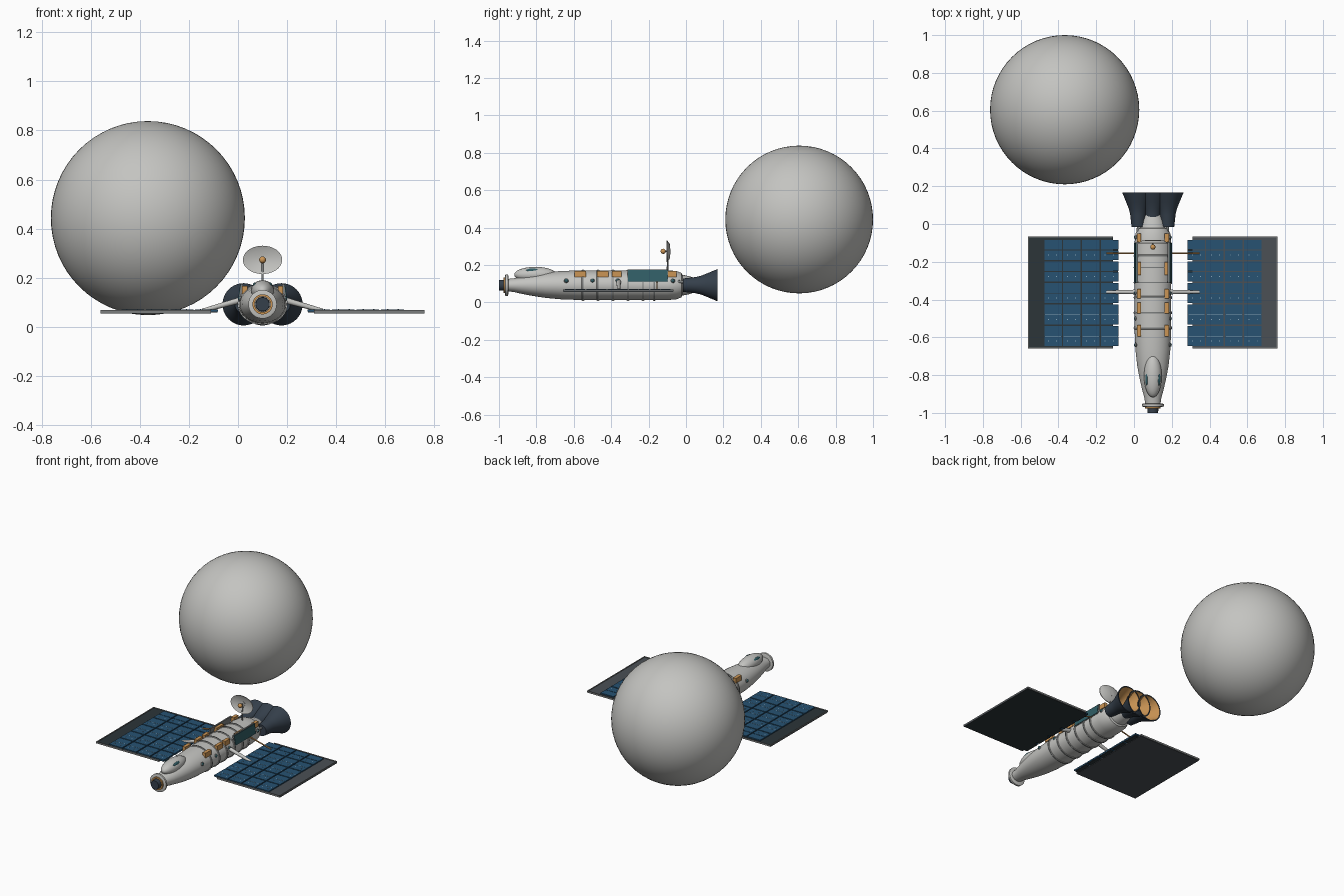
import bpy, bmesh, math
from mathutils import Vector

cube = bpy.data.objects.get("Cube")
if cube:
    bpy.data.objects.remove(cube, do_unlink=True)

CX, CZ = 0.1, 0.092      # ship axis


def material(name, rgb):
    m = bpy.data.materials.new(name)
    m.use_nodes = True
    m.diffuse_color = (*rgb, 1)
    m.node_tree.nodes["Principled BSDF"].inputs["Base Color"].default_value = (*rgb, 1)
    return m


PALE = material("pale grey", (0.55, 0.55, 0.53))
SEAM = material("seam grey", (0.2, 0.21, 0.21))
FRAME = material("frame grey", (0.07, 0.08, 0.09))
BACK = material("panel back black", (0.025, 0.035, 0.04))
BLUE = material("solar blue", (0.02, 0.085, 0.17))
LINE = material("busbar light blue", (0.25, 0.38, 0.48))
BELL = material("engine slate", (0.035, 0.05, 0.07))
GOLD = material("orange gold", (0.6, 0.3, 0.09))
TEAL = material("radiator teal", (0.03, 0.11, 0.13))


def finish(name, bm, mats, smooth=True):
    bmesh.ops.recalc_face_normals(bm, faces=bm.faces)
    me = bpy.data.meshes.new(name)
    bm.to_mesh(me)
    bm.free()
    ob = bpy.data.objects.new(name, me)
    bpy.context.collection.objects.link(ob)
    for m in mats:
        me.materials.append(m)
    if smooth:
        bpy.ops.object.select_all(action="DESELECT")
        ob.select_set(True)
        bpy.context.view_layer.objects.active = ob
        bpy.ops.object.shade_smooth_by_angle(angle=math.radians(35))
    return ob


def lathe(name, profile, mat, x=CX, z=CZ, flat=1.0, sides=40, closed=False):
    """Spin (y, radius) points round the y axis."""
    bm = bmesh.new()
    rings = []
    for y, r in profile:
        rings.append([bm.verts.new((x + r * math.cos(2 * math.pi * i / sides), y,
                                    z + r * flat * math.sin(2 * math.pi * i / sides)))
                      for i in range(sides)])
    pairs = list(zip(rings, rings[1:]))
    if closed:
        pairs.append((rings[-1], rings[0]))
    for a, b in pairs:
        for i in range(sides):
            j = (i + 1) % sides
            bm.faces.new((a[i], a[j], b[j], b[i]))
    if not closed:
        bm.faces.new(rings[0])
        bm.faces.new(rings[-1])
    return finish(name, bm, [mat])


def add_box(bm, lo, hi):
    verts = bmesh.ops.create_cube(bm, size=1)["verts"]
    for v in verts:
        v.co = Vector([(a + b) / 2 + c * (b - a) for a, b, c in zip(lo, hi, v.co)])
    return verts


def ball(name, loc, size, mat, seg=24):
    bm = bmesh.new()
    bmesh.ops.create_uvsphere(bm, u_segments=seg, v_segments=seg // 2, radius=1)
    for v in bm.verts:
        v.co = Vector([p + c * s for p, c, s in zip(loc, v.co, size)])
    return finish(name, bm, [mat])


def rod(name, a, b, r1, r2, mat):
    a, b = Vector(a), Vector(b)
    bm = bmesh.new()
    bmesh.ops.create_cone(bm, cap_ends=True, segments=14, radius1=r1, radius2=r2, depth=(b - a).length)
    turn = (b - a).to_track_quat("Z", "Y")
    for v in bm.verts:
        v.co = turn @ v.co + (a + b) / 2
    return finish(name, bm, [mat])


# Distant globe
ball("moon_globe", (-0.367, 0.605, 0.443), (0.395,) * 3, PALE, 64)

# Hull with tail cone
FLAT = 0.82
lathe("hull", [(-0.955, 0.04), (-0.92, 0.045), (-0.88, 0.056), (-0.82, 0.07), (-0.75, 0.083),
               (-0.67, 0.092), (-0.56, 0.097), (-0.1, 0.097), (-0.05, 0.092), (-0.025, 0.08),
               (-0.02, 0.068), (0.02, 0.058), (0.07, 0.035)], PALE, flat=FLAT)
for i, y in enumerate((-0.55, -0.47, -0.39, -0.31, -0.23, -0.17)):
    lathe(f"hull_band_{i}", [(y - 0.008, 0.096), (y - 0.007, 0.1), (y + 0.007, 0.1), (y + 0.008, 0.096)],
          PALE, flat=FLAT)
    lathe(f"hull_seam_{i}", [(y - 0.003, 0.096), (y - 0.003, 0.102), (y + 0.003, 0.102), (y + 0.003, 0.096)],
          SEAM, flat=FLAT)

# Docking nose
lathe("docking_flange", [(-0.968, 0.05), (-0.965, 0.058), (-0.953, 0.058), (-0.95, 0.05)], PALE)
lathe("docking_gold_ring", [(-0.976, 0.032), (-0.976, 0.041), (-0.966, 0.041), (-0.966, 0.032)],
      GOLD, closed=True)
lathe("docking_tube", [(-1.0, 0.028), (-0.95, 0.03)], BELL)

# Cockpit bulge and its windows
ball("cockpit_bulge", (CX, -0.805, 0.148), (0.047, 0.113, 0.042), PALE, 32)
for s, side in ((-1, "right"), (1, "left")):
    ball(f"cockpit_window_{side}", (CX + s * 0.031, -0.82, 0.17), (0.009, 0.036, 0.011), TEAL)

# Engine bells: slate shell, gold lining
shape = [(-0.015, 0.036), (0.05, 0.043), (0.08, 0.05), (0.115, 0.064), (0.168, 0.086)]
for i in (-1, 0, 1):
    inner = [(y, r - 0.007) for y, r in reversed(shape[1:])]
    bell = lathe(f"engine_bell_{i + 2}", shape + inner, BELL, x=CX + i * 0.077)
    bell.data.materials.append(GOLD)
    ring_sides = 40
    for f in bell.data.polygons:
        if f.index >= ring_sides * len(shape) and f.index != len(bell.data.polygons) - 2:
            f.material_index = 1

# Antenna dish, feed and mast
rod("dish_mast", (CX, -0.1, 0.15), (CX, -0.095, 0.273), 0.005, 0.004, SEAM)
lathe("dish", [(-0.104, 0.08), (-0.096, 0.055), (-0.092, 0.015), (-0.084, 0.015), (-0.087, 0.055),
               (-0.1, 0.08)], PALE, z=0.273, flat=0.72, closed=True)
lathe("dish_hub", [(-0.095, 0.016), (-0.084, 0.016)], PALE, z=0.273)
rod("dish_feed_stalk", (CX, -0.09, 0.273), (CX, -0.122, 0.273), 0.004, 0.004, SEAM)
ball("dish_feed", (CX, -0.122, 0.273), (0.014,) * 3, GOLD, 16)

for s, side in ((-1, "right"), (1, "left")):
    def mirrored(bm):
        for v in bm.verts:
            v.co.x = CX + s * v.co.x

    # Solar wing board: dark underneath, grey above
    bm = bmesh.new()
    add_box(bm, (0.21, -0.655, 0.055), (0.66, -0.07, 0.064))
    mirrored(bm)
    board = finish(f"solar_board_{side}", bm, [FRAME, BACK], False)
    for f in board.data.polygons:
        f.material_index = 1 if f.normal.z < -0.5 else 0

    # Pale edge rails
    bm = bmesh.new()
    for y in (-0.658, -0.072):
        add_box(bm, (0.21, y, 0.057), (0.66, y + 0.005, 0.068))
    add_box(bm, (0.655, -0.655, 0.057), (0.66, -0.07, 0.068))
    mirrored(bm)
    finish(f"solar_rails_{side}", bm, [SEAM], False)

    # Cells, busbars and contact dots
    cells, bars = bmesh.new(), bmesh.new()
    for row in range(5):
        y = -0.647 + row * 0.114
        for col in range(4):
            x = 0.182 + col * 0.1
            add_box(cells, (x, y, 0.062), (x + 0.093, y + 0.052, 0.071))
            add_box(cells, (x, y + 0.055, 0.062), (x + 0.093, y + 0.107, 0.071))
            if row < 4:
                add_box(bars, (x + 0.004, y + 0.0525, 0.064), (x + 0.09, y + 0.0545, 0.0715))
            for k in (0.025, 0.068):
                add_box(bars, (x + k, y + 0.024, 0.07), (x + k + 0.005, y + 0.029, 0.072))
    for bm, name, mat in ((cells, "solar_cells", BLUE), (bars, "solar_busbars", LINE)):
        mirrored(bm)
        finish(f"{name}_{side}", bm, [mat], False)

    # Dark backing under the inner overhang
    bm = bmesh.new()
    for row in range(5):
        y = -0.647 + row * 0.114
        add_box(bm, (0.184, y + 0.004, 0.058), (0.215, y + 0.1, 0.0625))
    mirrored(bm)
    finish(f"solar_inner_tabs_{side}", bm, [BACK], False)

    # Wing struts
    rod(f"wing_strut_{side}", (CX + s * 0.08, -0.36, 0.112), (CX + s * 0.245, -0.36, 0.066), 0.013, 0.008, PALE)
    rod(f"wing_brace_{side}", (CX + s * 0.085, -0.155, 0.11), (CX + s * 0.245, -0.155, 0.07), 0.004, 0.004, GOLD)

    # Radiator with a pale rim, leaning with the hull
    for name, mat, grow, x in (("radiator_rim", SEAM, 0.003, 0.088), ("radiator", TEAL, 0, 0.091)):
        bm = bmesh.new()
        add_box(bm, (x, -0.31 - grow, 0.112 - grow), (x + 0.009, -0.1 + grow, 0.172 + grow))
        for v in bm.verts:
            v.co.x -= (v.co.z - 0.112) * 0.15
        mirrored(bm)
        finish(f"{name}_{side}", bm, [mat], False)

    # Gold equipment boxes along the shoulders
    bm = bmesh.new()
    for y0, y1 in ((-0.595, -0.535), (-0.475, -0.415), (-0.395, -0.345), (-0.27, -0.2), (-0.095, -0.05)):
        add_box(bm, (0.062, y0, 0.135), (0.084, y1, 0.167))
    mirrored(bm)
    finish(f"equipment_boxes_{side}", bm, [GOLD], False)

    # Portholes and small thrusters
    for i, y in enumerate((-0.64, -0.5, -0.365, -0.07)):
        ball(f"porthole_rim_{side}_{i}", (CX + s * 0.09, y, 0.115), (0.007, 0.012, 0.012), SEAM, 16)
        ball(f"porthole_{side}_{i}", (CX + s * 0.094, y, 0.116), (0.006, 0.009, 0.009), TEAL, 16)
    rod(f"engine_feed_pipe_{side}", (CX + s * 0.08, -0.1, 0.115), (CX + s * 0.077, 0.0, 0.108), 0.008, 0.008, SEAM)
